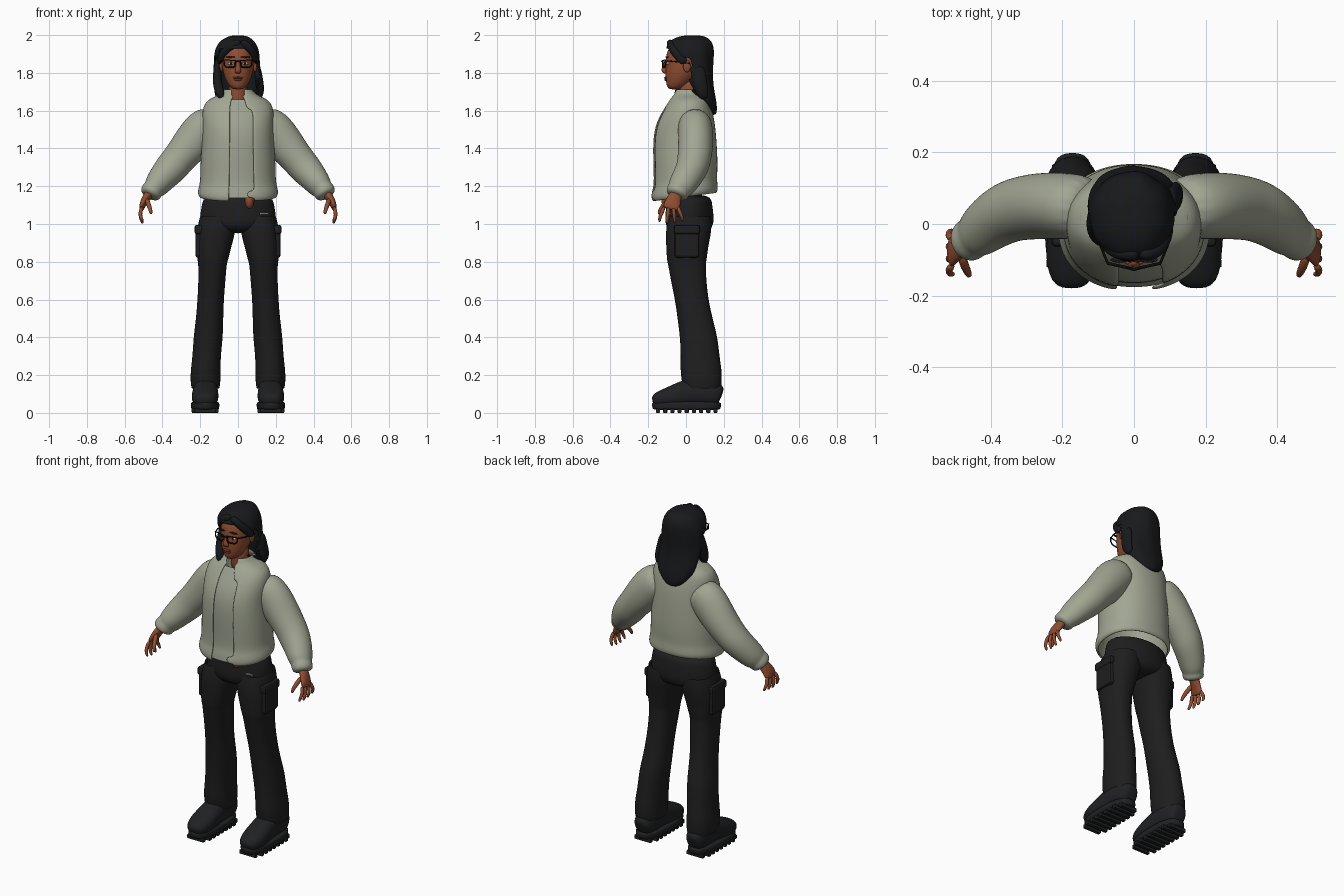
import bpy, bmesh, math
from mathutils import Vector

if "Cube" in bpy.data.objects:
    bpy.data.objects.remove(bpy.data.objects["Cube"], do_unlink=True)


def material(name, r, g, b):
    mat = bpy.data.materials.new(name)
    mat.use_nodes = True
    mat.diffuse_color = (r, g, b, 1)
    shader = mat.node_tree.nodes["Principled BSDF"]
    shader.inputs["Base Color"].default_value = (r, g, b, 1)
    shader.inputs["Roughness"].default_value = .8
    return mat


JACKET = material("sage jacket", .36, .38, .29)
SHIRT = material("pale sage shirt", .34, .36, .28)
SKIN = material("brown skin", .28, .075, .032)
LIPS = material("dark rose lips", .2, .05, .03)
TROUSERS = material("charcoal trousers", .013, .013, .014)
SHOES = material("black shoes", .014, .015, .016)
HAIR = material("black hair", .009, .01, .011)
FRAMES = material("black frames", .004, .004, .004)
PALE = material("off white", .5, .46, .4)


def finish(name, bm, mat, mirror=False, subdiv=0, thick=0, bevel=0):
    """Turn a bmesh into a shaded object with its modifiers."""
    bmesh.ops.recalc_face_normals(bm, faces=bm.faces)
    mesh = bpy.data.meshes.new(name)
    bm.to_mesh(mesh)
    bm.free()
    mesh.materials.append(mat)
    mesh.shade_smooth()
    obj = bpy.data.objects.new(name, mesh)
    bpy.context.collection.objects.link(obj)
    if mirror:
        obj.modifiers.new("Mirror", "MIRROR").use_mirror_merge = False
    if thick:
        solid = obj.modifiers.new("Solidify", "SOLIDIFY")
        solid.thickness = thick
    if bevel:
        mod = obj.modifiers.new("Bevel", "BEVEL")
        mod.width, mod.segments = bevel, 2
    if subdiv:
        mod = obj.modifiers.new("Subdivision", "SUBSURF")
        mod.levels = mod.render_levels = subdiv
    return obj


def tube(name, rows, mat, level=True, sides=16, power=2, caps=True,
         cut=None, bend=None, mirror=False, thick=0, ripple=0, subdiv=2):
    """Loft through rows of x, y, z, width radius, depth radius."""
    bm = bmesh.new()
    centres = [Vector(row[:3]) for row in rows]
    rings = []
    for i, row in enumerate(rows):
        along = Vector((0, 0, 1))
        if not level:
            along = centres[min(i + 1, len(rows) - 1)] - centres[max(i - 1, 0)]
            along.normalize()
        across = Vector((1, 0, 0))
        across = (across - along * across.dot(along)).normalized()
        deep = along.cross(across)
        ring = []
        for k in range(sides):
            angle = math.tau * k / sides
            c, s = math.cos(angle), math.sin(angle)
            wave = 1 + ripple * math.sin(angle * sides / 4 + i / 2)
            a = math.copysign(abs(c) ** (2 / power), c) * row[3] * wave
            b = math.copysign(abs(s) ** (2 / power), s) * row[4] * wave
            ring.append(bm.verts.new(centres[i] + across * a + deep * b))
        rings.append(ring)
    for low, high in zip(rings, rings[1:]):
        for k in range(sides):
            n = (k + 1) % sides
            bm.faces.new((low[k], low[n], high[n], high[k]))
    if caps:
        bm.faces.new(rings[0])
        bm.faces.new(rings[-1])
    if cut:
        gone = [f for f in bm.faces if cut(f.calc_center_median())]
        bmesh.ops.delete(bm, geom=gone, context="FACES")
    if bend:
        for v in bm.verts:
            bend(v.co)
    return finish(name, bm, mat, mirror, subdiv, thick)


def ball(name, at, size, mat, mirror=False):
    bm = bmesh.new()
    bmesh.ops.create_uvsphere(bm, u_segments=20, v_segments=12, radius=1)
    bmesh.ops.scale(bm, vec=size, verts=bm.verts)
    bmesh.ops.translate(bm, vec=at, verts=bm.verts)
    return finish(name, bm, mat, mirror)


def box(name, at, size, mat, mirror=True, bevel=.004):
    bm = bmesh.new()
    bmesh.ops.create_cube(bm, size=1)
    bmesh.ops.scale(bm, vec=size, verts=bm.verts)
    bmesh.ops.translate(bm, vec=at, verts=bm.verts)
    obj = finish(name, bm, mat, mirror, bevel=bevel)
    obj.data.shade_flat()
    return obj


def wire(name, points, radius, mat, closed=False):
    """A thin round bar through the points."""
    curve = bpy.data.curves.new(name, "CURVE")
    curve.dimensions = "3D"
    curve.bevel_depth, curve.bevel_resolution = radius, 1
    spline = curve.splines.new("POLY")
    spline.points.add(len(points) - 1)
    for p, co in zip(spline.points, points):
        p.co = (*co, 1)
    spline.use_cyclic_u = closed
    curve.materials.append(mat)
    obj = bpy.data.objects.new(name, curve)
    bpy.context.collection.objects.link(obj)


# Jacket body, open at the front, with the hem lifted at the back
def lift_hem(co):
    if co.z < 1.25:
        co.z += .13 * co.y


torso = [(0, -.01, 1.14, .2, .17), (0, -.01, 1.16, .217, .181), (0, -.01, 1.2, .208, .176),
         (0, -.005, 1.23, .2, .17), (0, -.005, 1.32, .2, .174), (0, -.01, 1.45, .19, .172),
         (0, -.005, 1.54, .19, .158), (0, .008, 1.61, .19, .13), (0, .017, 1.66, .165, .105),
         (0, .015, 1.685, .09, .085), (0, .015, 1.715, .078, .075)]
tube("jacket_body", torso, JACKET, sides=32, power=2.2, caps=False, thick=.012, bend=lift_hem,
     cut=lambda c: c.y < 0 and -.045 < c.x < .068 and abs(c.x) < .45 * abs(c.y))
shirt = [(x, y, z, a - .014, b - .014) for x, y, z, a, b in torso[1:-2]]
tube("shirt", shirt, SHIRT, sides=32, power=2.2, caps=False, bend=lift_hem)

# Sleeves with gathered cuffs
tube("sleeves", [(.11, .045, 1.555, .09, .085), (.18, .05, 1.51, .112, .095),
                 (.25, .052, 1.42, .104, .095), (.31, .045, 1.35, .09, .092),
                 (.35, .035, 1.3, .09, .088), (.4, .005, 1.245, .078, .08),
                 (.435, -.025, 1.2, .066, .074), (.447, -.035, 1.185, .056, .062),
                 (.46, -.045, 1.17, .06, .064), (.473, -.055, 1.145, .05, .054)],
     JACKET, level=False, mirror=True)

# Hands with spread fingers
tube("palms", [(.455, -.045, 1.18, .025, .03), (.485, -.06, 1.14, .023, .036),
               (.507, -.075, 1.1, .017, .046), (.512, -.08, 1.075, .012, .044)],
     SKIN, level=False, mirror=True)
for i, finger in enumerate(("index", "middle", "ring", "little")):
    y, drop = -.116 + .024 * i, .008 * abs(i - 1.3)
    spread = (i - 1.5) * .008
    tube(finger + "_fingers", [(.507, y, 1.095, .012, .012), (.519, y + spread, 1.058, .011, .011),
                               (.515, y + spread * 2, 1.025 + drop, .01, .01),
                               (.503, y + spread * 2, .998 + drop, .007, .007)],
         SKIN, level=False, sides=8, mirror=True, subdiv=1)
tube("thumbs", [(.485, -.08, 1.135, .014, .016), (.472, -.12, 1.1, .014, .014),
                (.462, -.14, 1.07, .011, .011), (.46, -.145, 1.05, .007, .007)],
     SKIN, level=False, sides=8, mirror=True, subdiv=1)

# Trousers
tube("trouser_hips", [(0, .02, .95, .12, .09), (0, .018, .985, .185, .125), (0, .018, 1.03, .208, .132),
                      (0, .018, 1.1, .192, .122), (0, .015, 1.16, .185, .118)], TROUSERS, sides=24)
tube("trouser_legs", [(.172, .085, .13, .074, .1), (.172, .085, .15, .08, .106), (.172, .08, .22, .081, .112),
                      (.166, .075, .3, .075, .103), (.158, .068, .4, .079, .101), (.15, .048, .5, .073, .094),
                      (.145, .03, .6, .071, .09), (.138, .014, .7, .073, .096), (.135, .004, .79, .077, .102),
                      (.134, .004, .805, .083, .108), (.127, .006, .88, .094, .114),
                      (.114, .015, .97, .107, .126), (.108, .02, 1.04, .095, .115)],
     TROUSERS, power=2.2, caps=False, mirror=True, ripple=.012)
box("cargo_pockets", (.198, .005, .895), (.055, .13, .15), TROUSERS, bevel=.015)
box("pocket_flaps", (.2, .005, .97), (.06, .138, .05), TROUSERS, bevel=.012)
box("pocket_trim", (.14, -.086, 1.055), (.045, .006, .008), PALE, mirror=False, bevel=.001)
ball("bare_waist", (.06, -.095, 1.125), (.024, .035, .045), SKIN)

# Ankles and chunky shoes
tube("ankles", [(.172, .04, .1, .05, .06), (.172, .05, .17, .05, .064), (.172, .07, .25, .04, .05)],
     SKIN, mirror=True)
tube("shoe_uppers", [(.175, -.178, .06, .035, .025), (.175, -.15, .07, .062, .042),
                     (.175, -.09, .082, .074, .055), (.173, -.03, .098, .07, .066),
                     (.172, .03, .115, .066, .075), (.172, .12, .11, .066, .075),
                     (.172, .175, .09, .052, .06), (.172, .187, .085, .03, .04)],
     SHOES, level=False, power=2.4, mirror=True)
tube("shoe_soles", [(.174, .003, .015, .066, .17), (.174, .003, .02, .075, .182),
                    (.174, .003, .05, .077, .186), (.174, .003, .062, .07, .178)],
     SHOES, sides=24, power=2.6, mirror=True)
for i in range(9):
    width = .11 if i in (0, 8) else .142
    box("sole_lug", (.174, -.148 + i * .038, .012), (width, .022, .024), SHOES)

# Head, neck and features
tube("neck", [(0, .03, 1.6, .06, .06), (0, .02, 1.68, .05, .052), (0, .015, 1.78, .05, .055)], SKIN)
tube("head", [(0, -.06, 1.712, .022, .026), (0, -.052, 1.725, .045, .05), (0, -.032, 1.76, .066, .077),
              (0, -.015, 1.8, .081, .096), (0, -.003, 1.85, .088, .107), (0, .005, 1.9, .09, .113),
              (0, .015, 1.95, .078, .1), (0, .02, 1.975, .05, .06)], SKIN)
tube("nose", [(0, -.108, 1.865, .009, .008), (0, -.116, 1.83, .012, .012),
              (0, -.117, 1.808, .02, .015), (0, -.108, 1.796, .014, .008)], SKIN, sides=12)
ball("upper_lip", (0, -.107, 1.774, ), (.026, .009, .006), LIPS)
ball("lower_lip", (0, -.105, 1.764), (.022, .009, .007), LIPS)
ball("ears", (.09, .005, 1.835), (.01, .02, .032), SKIN, mirror=True)
ball("eyes", (.037, -.096, 1.85), (.017, .008, .008), PALE, mirror=True)
ball("irises", (.037, -.102, 1.85), (.007, .004, .007), FRAMES, mirror=True)
ball("eyebrows", (.04, -.1, 1.884), (.026, .008, .004), HAIR, mirror=True)

# Glasses
for side, label in ((1, "left"), (-1, "right")):
    corners = [(.014, 1.866), (.014, 1.842), (.022, 1.83), (.06, 1.83), (.072, 1.842), (.074, 1.868)]
    wire(label + "_lens_rim", [(side * x, -.126 + x * .22, z) for x, z in corners], .0042, FRAMES, True)
    wire(label + "_temple_bar", [(side * .074, -.108, 1.864), (side * .094, -.06, 1.86),
                                 (side * .097, .02, 1.85)], .0036, FRAMES)
wire("bridge", [(-.014, -.123, 1.86), (0, -.128, 1.862), (.014, -.123, 1.86)], .004, FRAMES)

# Long hair, swept off the face and hanging down the back
tube("long_hair", [(-.01, .135, 1.575, .03, .022), (-.005, .125, 1.6, .07, .04), (0, .105, 1.65, .115, .056),
                   (0, .078, 1.71, .126, .07), (-.003, .052, 1.77, .126, .09), (-.005, .035, 1.83, .124, .108),
                   (-.006, .025, 1.88, .122, .122), (-.006, .02, 1.93, .116, .13),
                   (-.004, .024, 1.97, .092, .112), (0, .03, 1.99, .06, .08), (0, .035, 1.999, .03, .04)],
     HAIR, sides=32, ripple=.018, thick=.012,
     cut=lambda c: c.y < .025 and c.z < 1.878 - .52 * c.y)
tube("shoulder_lock", [(-.1, .04, 1.88, .02, .04), (-.112, .015, 1.8, .022, .04), (-.108, -.015, 1.73, .026, .035),
                       (-.092, -.04, 1.685, .024, .025), (-.085, -.055, 1.66, .01, .012)], HAIR, level=False)
tube("back_lock", [(.1, .06, 1.84, .02, .04), (.112, .07, 1.76, .022, .04),
                   (.12, .085, 1.7, .022, .035), (.11, .1, 1.66, .012, .02)], HAIR, level=False)
for side, label in ((1, "left"), (-1, "right")):
    tube(label + "_fringe", [(.015, -.085, 1.968, .02, .02), (side * .05 + .005, -.083, 1.94, .024, .02),
                             (side * .085, -.05, 1.9, .019, .024), (side * .102, 0, 1.85, .013, .026)],
         HAIR, level=False)
